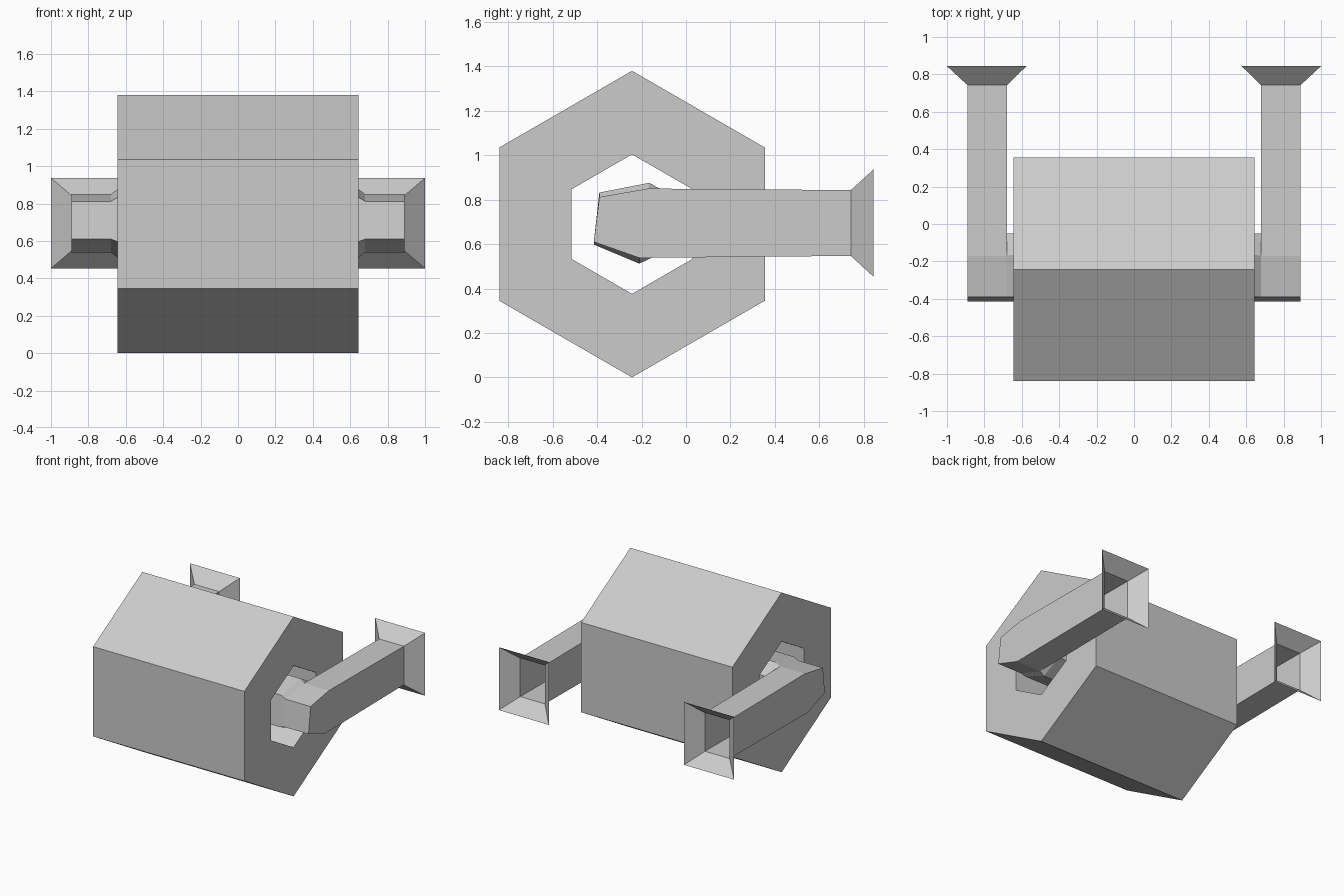
import bpy, bmesh
from math import sin, cos, pi

if "Cube" in bpy.data.objects:
    bpy.data.objects.remove(bpy.data.objects["Cube"])

HALF = 0.643          # half width of the drum
CY, CZ = -0.243, 0.69  # drum axis


def make_object(name, bm):
    bmesh.ops.remove_doubles(bm, verts=bm.verts, dist=0.0005)
    bmesh.ops.recalc_face_normals(bm, faces=bm.faces)
    me = bpy.data.meshes.new(name)
    bm.to_mesh(me)
    bm.free()
    ob = bpy.data.objects.new(name, me)
    bpy.context.collection.objects.link(ob)
    return ob


def bridge(bm, a, b):
    n = len(a)
    for i in range(n):
        j = (i + 1) % n
        bm.faces.new((a[i], a[j], b[j], b[i]))


def section(bm, x, pts):
    return [bm.verts.new((x, y, z)) for y, z in pts]


def hexagon(r):
    return [(CY + r * sin(i * pi / 3), CZ + r * cos(i * pi / 3)) for i in range(6)]


# Hexagonal drum with a hexagonal through hole
bm = bmesh.new()
rings = [section(bm, x, hexagon(r)) for x, r in
         ((-HALF, 0.69), (HALF, 0.69), (HALF, 0.314), (-HALF, 0.314))]
for i in range(4):
    bridge(bm, rings[i], rings[(i + 1) % 4])
make_object("hex_drum", bm)

# Arm: outer plate, bent front end and axle running into the drum
XO, XI = 0.89, 0.68
A, B, C = (-0.415, 0.61), (-0.39, 0.812), (-0.17, 0.85)
D, E, F = (0.742, 0.843), (0.742, 0.547), (-0.21, 0.538)
G, H = (-0.05, 0.80), (-0.05, 0.60)
bm = bmesh.new()
oa, ob_, oc, od, oe, of = outer = section(bm, XO, (A, B, C, D, E, F))
bm.faces.new(outer)
ia, ib, ic, id_, ie, if_, ig, ih = section(bm, XI, (A, B, C, D, E, F, G, H))
for q in ((oa, ob_, ib, ia), (ob_, oc, ic, ib), (oc, od, id_, ic),
          (oe, of, if_, ie), (of, oa, ia, if_)):
    bm.faces.new(q)
bm.faces.new((ic, id_, ie, if_, ih, ig))
axle = ((-0.413, 0.597), (-0.39, 0.832), (-0.165, 0.876),
        (-0.05, 0.81), (-0.05, 0.59), (-0.21, 0.512))
stub = section(bm, 0.645, axle)
bridge(bm, [ia, ib, ic, ig, ih, if_], stub)
bridge(bm, stub, section(bm, 0.0, axle))

# Open flared mouth at the back end of the arm
mouth = [bm.verts.new((x, 0.844, z)) for x, z in
         ((1.0, 0.936), (1.0, 0.453), (0.575, 0.453), (0.575, 0.936))]
bridge(bm, [od, oe, ie, id_], mouth)
arms = make_object("flared_arms", bm)
mirror = arms.modifiers.new("mirror", 'MIRROR')
mirror.use_axis = (True, False, False)
